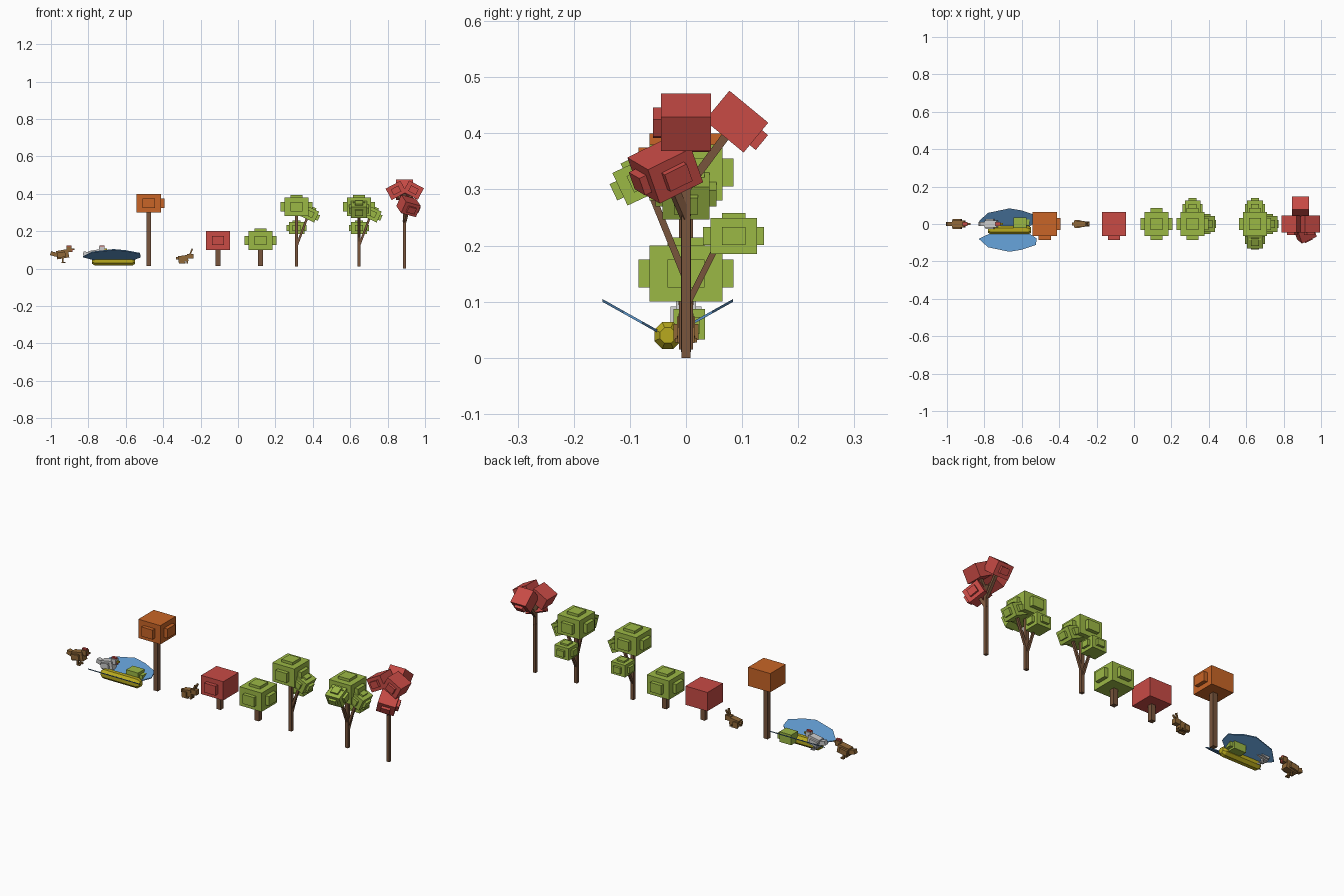
import bpy, bmesh, math
from mathutils import Matrix, Vector, Euler

if "Cube" in bpy.data.objects:
    bpy.data.objects.remove(bpy.data.objects["Cube"])

COL = {
    "green": (.33, .48, .06), "red": (.58, .07, .06), "orange": (.58, .13, .02),
    "bark": (.19, .09, .045), "fur": (.28, .14, .04), "yellow": (.48, .40, .013),
    "blue": (.11, .30, .58),
}
MATS = {}
for k, c in COL.items():
    MATS[k] = bpy.data.materials.new(k)
    MATS[k].diffuse_color = (*c, 1)


def finish(bm, name, mat=None):
    bmesh.ops.recalc_face_normals(bm, faces=bm.faces)
    me = bpy.data.meshes.new(name)
    bm.to_mesh(me)
    bm.free()
    if mat:
        me.materials.append(MATS[mat])
    ob = bpy.data.objects.new(name, me)
    bpy.context.collection.objects.link(ob)
    return ob


def add_box(bm, c, s, m=Matrix()):
    bmesh.ops.create_cube(bm, size=1, matrix=m @ Matrix.Translation(c) @ Matrix.Diagonal((*s, 1)))


def box(name, c, s, mat=None, rot=(0, 0, 0)):
    bm = bmesh.new()
    e = Euler([math.radians(a) for a in rot]).to_matrix().to_4x4()
    add_box(bm, (0, 0, 0), s, Matrix.Translation(c) @ e)
    return finish(bm, name, mat)


# leafy crown: block with raised pads on the chosen sides
def crown(name, c, mat, pads, scale=1.0, rot=(0, 0, 0)):
    bm = bmesh.new()
    m = (Matrix.Translation(c) @ Euler([math.radians(a) for a in rot]).to_matrix().to_4x4()
         @ Matrix.Scale(scale, 4))
    add_box(bm, (0, 0, 0), (.13, .13, .1), m)
    for p in pads:
        add_box(bm, {"r": (.065, 0, 0), "l": (-.065, 0, 0), "f": (0, -.065, 0),
                     "b": (0, .065, 0), "t": (0, 0, .05), "d": (0, 0, -.05)}[p],
                {"r": (.04, .066, .05), "l": (.04, .066, .05), "f": (.066, .04, .05),
                 "b": (.066, .04, .05), "t": (.066, .066, .028), "d": (.066, .066, .028)}[p], m)
    finish(bm, name, mat)


# square post between two points
def post(name, a, b, w, mat="bark"):
    a, b = Vector(a), Vector(b)
    d = b - a
    bm = bmesh.new()
    m = Matrix.Translation((a + b) / 2) @ d.to_track_quat('Z', 'Y').to_matrix().to_4x4()
    add_box(bm, (0, 0, 0), (w, w, d.length), m)
    return finish(bm, name, mat)


# single-crown trees and bushes
for name, x, z, mat, pads in (("orange_tree", -.478, .35, "orange", "rf"),
                              ("red_bush", -.107, .15, "red", "f"),
                              ("green_bush", .12, .15, "green", "rlfbt")):
    box(name + "_trunk", (x, 0, (z - .035) / 2 + .0), (.025, .025, z - .065), mat="bark")
    crown(name + "_crown", (x, 0, z), mat, pads)

# branching green trees
for i, x in enumerate((.313, .647)):
    n = f"green_tree_{i + 1}"
    box(n + "_trunk", (x, 0, .15), (.018, .018, .28), "bark")
    crown(n + "_crown", (x, 0, .33), "green", "rlfbt")
    post(n + "_right_branch", (x, 0, .12), (x + .06, 0, .28), .012)
    crown(n + "_right_leaves", (x + .07, 0, .293), "green", "rlfbt", .64, (0, 25, 0))
    post(n + "_back_branch", (x, 0, .09), (x, .055, .2), .011)
    crown(n + "_back_leaves", (x, .085, .217), "green", "rlfbt", .64)
    if i:
        post(n + "_front_branch", (x, 0, .14), (x, -.065, .3), .012)
        crown(n + "_front_leaves", (x, -.08, .318), "green", "rlfbt", .64, (25, 0, 0))

# red tree with four tilted crowns
x = .89
box("red_tree_trunk", (x, 0, .185), (.016, .016, .37), "bark")
for side, c, rot, pads, base in (
        ("left", (x - .045, 0, .418), (0, -28, 0), "f", .33),
        ("right", (x + .048, 0, .42), (0, 28, 0), "f", .33),
        ("back", (x, .09, .421), (-39.5, 0, 0), "b", .30),
        ("front", (x + .022, -.037, .335), (26, 14, 25), "fr", .25)):
    post(f"red_tree_{side}_branch", (x, 0, base), c, .015)
    crown(f"red_tree_{side}_leaves", c, "red", pads, .69, rot)


# perching bird, facing +x
def bird(n, x, mat, y=0.0):
    box(n + "_body", (x + .005, y, .077), (.065, .036, .045), mat, (0, -10, 0))
    box(n + "_tail", (x - .042, y, .078), (.036, .024, .022), mat, (0, 15, 0))
    box(n + "_head", (x + .04, y, .103), (.028, .024, .028), mat)
    box(n + "_comb", (x + .04, y, .115), (.026, .014, .018), "red")
    box(n + "_wattle", (x + .053, y, .095), (.01, .01, .014), "red")
    box(n + "_beak", (x + .06, y, .104), (.016, .01, .008), "yellow" if mat is None else mat)
    for s, t in ((-1, "right"), (1, "left")):
        box(f"{n}_{t}_wing", (x - .002, y + s * .022, .074), (.045, .012, .028), mat, (0, -10, 0))
        box(f"{n}_{t}_leg", (x + .005, y + s * .011, .046), (.008, .008, .028), mat)
        box(f"{n}_{t}_foot", (x + .01, y + s * .011, .033), (.02, .012, .006), mat)


bird("brown_bird", -.943, "fur")
bird("grey_bird", -.768, None)

# rabbit, facing +x
x = -.285
box("rabbit_body", (x - .008, 0, .053), (.052, .032, .034), "fur", (0, -8, 0))
box("rabbit_tail", (x - .039, 0, .055), (.015, .015, .015), "fur")
box("rabbit_head", (x + .03, 0, .066), (.034, .026, .026), "fur")
for s, t in ((-1, "right"), (1, "left")):
    box(f"rabbit_{t}_ear", (x + .034, s * .008, .09), (.008, .008, .036), "fur", (s * -8, 22, 0))
    box(f"rabbit_{t}_haunch", (x - .02, s * .017, .046), (.028, .01, .028), "fur")
    box(f"rabbit_{t}_back_foot", (x - .014, s * .015, .031), (.034, .01, .008), "fur")
    box(f"rabbit_{t}_front_leg", (x + .014, s * .01, .036), (.01, .01, .02), "fur")

# winged insect: faceted body with chamfered ends
CY, CZ = -.0325, .04
bm = bmesh.new()
rings = []
for px, r in ((-.78, .015), (-.765, .026), (-.565, .026), (-.55, .015)):
    rings.append([bm.verts.new((px, CY + r * math.cos((k + .5) * math.pi / 4),
                                CZ + r * math.sin((k + .5) * math.pi / 4))) for k in range(8)])
for a, b in zip(rings, rings[1:]):
    for k in range(8):
        bm.faces.new((a[k], a[(k + 1) % 8], b[(k + 1) % 8], b[k]))
bm.faces.new(rings[0])
bm.faces.new(rings[-1])
finish(bm, "insect_body", "yellow")

# thin raised wings, mirrored about the body
OUTLINE = [(-.83, .047), (-.77, .018), (-.56, .018), (-.52, .045), (-.525, .08),
           (-.60, .105), (-.666, .116), (-.78, .092)]
for s, t in ((-1, "front"), (1, "back")):
    bm = bmesh.new()
    f = bm.faces.new([bm.verts.new((px, CY + s * d, .043 + (d - .015) * .56)) for px, d in OUTLINE])
    ext = bmesh.ops.extrude_face_region(bm, geom=[f], use_keep_orig=True)
    vs = [v for v in ext["geom"] if isinstance(v, bmesh.types.BMVert)]
    bmesh.ops.translate(bm, verts=vs, vec=(0, 0, .005))
    finish(bm, f"insect_{t}_wing", "blue")

# small green block beside the insect
box("green_block", (-.61, .006, .06), (.07, .056, .054), "green")
box("green_block_pad", (-.585, .008, .058), (.055, .034, .03), "green")

for m in bpy.data.materials:
    if m.users and not m.is_grease_pencil:
        m.use_nodes = True
        m.node_tree.nodes["Principled BSDF"].inputs["Base Color"].default_value = m.diffuse_color
